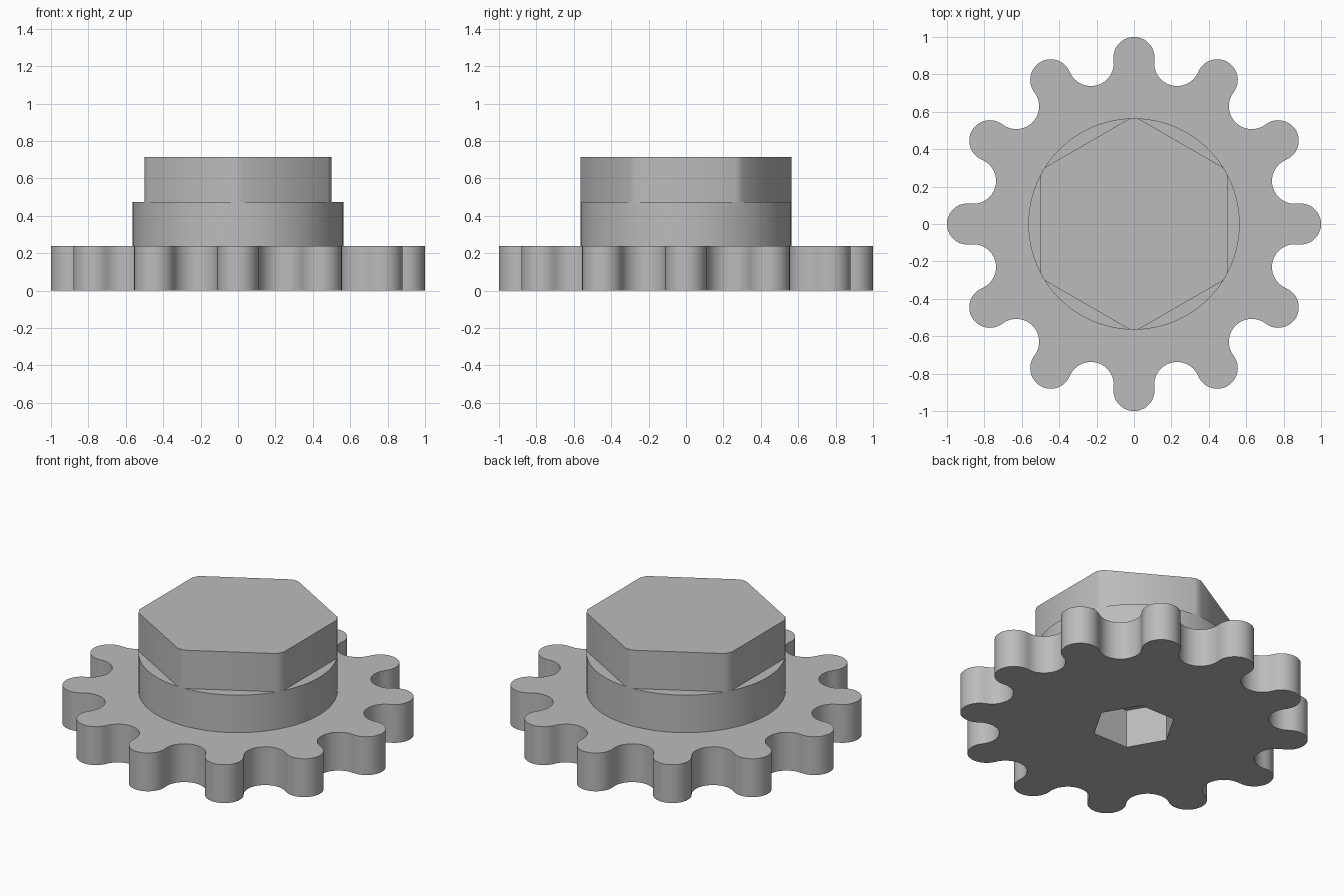
import bpy, bmesh, math
from math import pi, sin, cos

cube = bpy.data.objects.get("Cube")
if cube:
    bpy.data.objects.remove(cube, do_unlink=True)

TEETH = 12
PITCH, LOBE = 0.89, 0.11          # circle of tooth centres, tooth radius
GEAR_TOP, HUB_TOP, HEX_TOP = 0.24, 0.475, 0.715
HUB_R, HEX_FLAT, HOLE_R = 0.565, 0.5, 0.24

grey = bpy.data.materials.new("plain_grey")
grey.use_nodes = True
colour = (0.5, 0.5, 0.5, 1)
grey.diffuse_color = colour
grey.node_tree.nodes["Principled BSDF"].inputs["Base Color"].default_value = colour


def prism(name, outline, z0, z1):
    """Extrude a closed outline from z0 to z1."""
    bm = bmesh.new()
    base = bm.faces.new([bm.verts.new((x, y, z0)) for x, y in outline])
    top = bmesh.ops.extrude_face_region(bm, geom=[base])["geom"]
    verts = [g for g in top if isinstance(g, bmesh.types.BMVert)]
    bmesh.ops.translate(bm, verts=verts, vec=(0, 0, z1 - z0))
    bmesh.ops.recalc_face_normals(bm, faces=bm.faces)
    mesh = bpy.data.meshes.new(name)
    bm.to_mesh(mesh)
    bm.free()
    mesh.materials.append(grey)
    obj = bpy.data.objects.new(name, mesh)
    bpy.context.collection.objects.link(obj)
    return obj


def arc(cx, cy, r, a0, a1, n):
    return [(cx + r * cos(a0 + (a1 - a0) * i / n), cy + r * sin(a0 + (a1 - a0) * i / n))
            for i in range(n)]


def smooth(obj):
    bpy.ops.object.select_all(action="DESELECT")
    obj.select_set(True)
    bpy.context.view_layer.objects.active = obj
    bpy.ops.object.shade_smooth_by_angle(angle=math.radians(30))


# Gear outline: round teeth alternating with tangent round valleys
step = pi / TEETH
valley = 2 * PITCH * sin(step / 2) - LOBE
outline = []
for k in range(TEETH):
    t = 2 * k * step
    v = t + step
    spread = pi / 2 + step / 2
    outline += arc(PITCH * cos(t), PITCH * sin(t), LOBE, t - spread, t + spread, 20)
    inner = pi / 2 - step / 2
    outline += arc(PITCH * cos(v), PITCH * sin(v), valley,
                   v + pi + inner, v + pi - inner, 16)
gear = prism("gear_wheel", outline, 0, GEAR_TOP)

# Hexagonal socket in the underside, closed by the hub above it
cutter = prism("socket_cutter", arc(0, 0, HOLE_R, 0, 2 * pi, 6), -0.1, GEAR_TOP + 0.1)
cutter.hide_render = True
cutter.hide_viewport = True
cutter.display_type = "WIRE"
smooth(gear)
cut = gear.modifiers.new("socket", "BOOLEAN")
cut.operation = "DIFFERENCE"
cut.solver = "EXACT"
cut.object = cutter

# Round hub
hub = prism("round_hub", arc(0, 0, HUB_R, 0, 2 * pi, 96), GEAR_TOP, HUB_TOP)
smooth(hub)

# Hexagonal head, corners trimmed to the hub radius
half = pi / 6 - math.acos(HEX_FLAT / HUB_R)
corners = []
for k in range(6):
    a = pi / 6 + k * pi / 3
    corners += [(HUB_R * cos(a + d), HUB_R * sin(a + d)) for d in (-half, 0, half)]
head = prism("hex_head", corners, HUB_TOP, HEX_TOP)
smooth(head)
